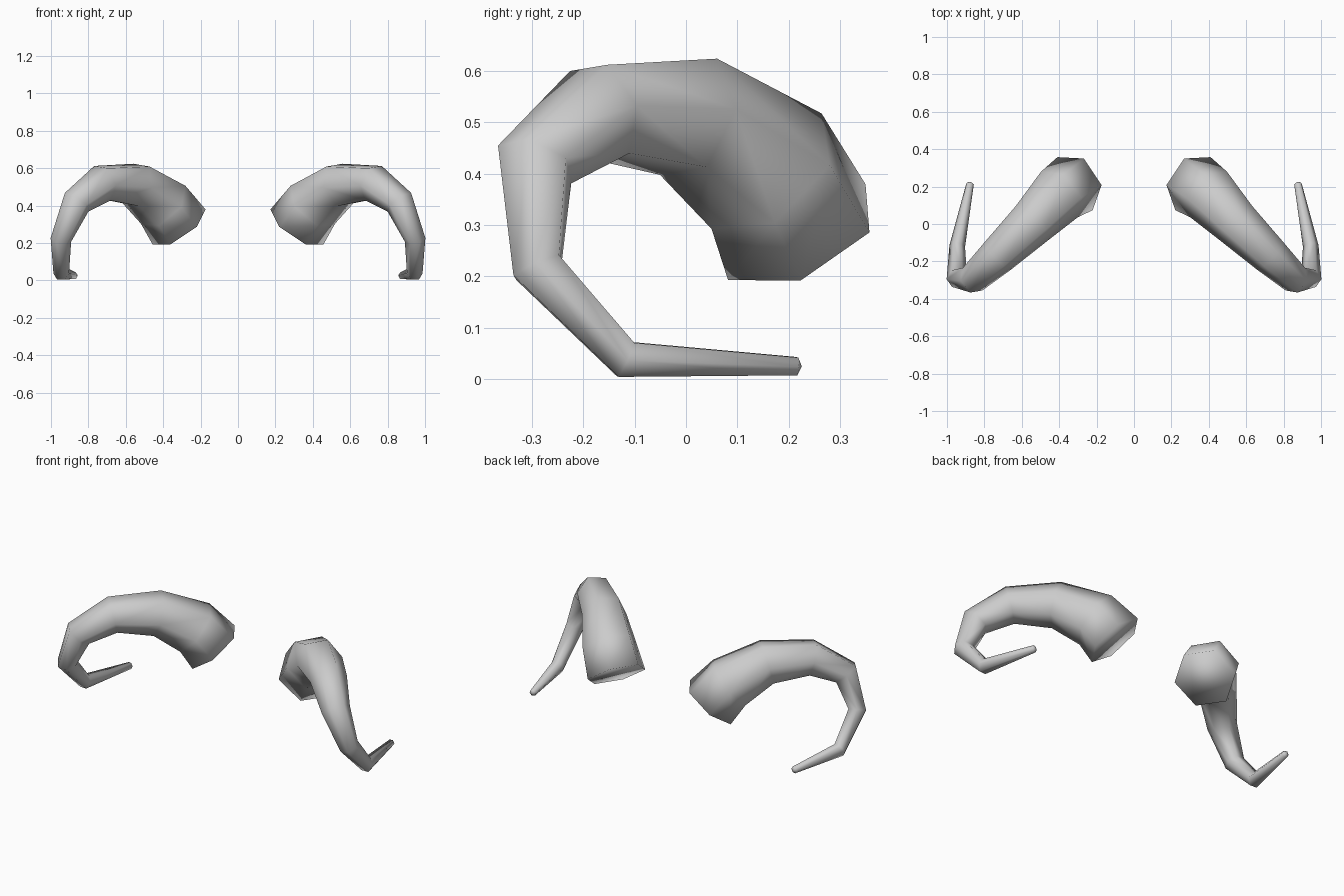
import bpy, bmesh, math
from mathutils import Vector

cube = bpy.data.objects.get("Cube")
if cube:
    bpy.data.objects.remove(cube, do_unlink=True)

SIDES = 6

# One plain colour
grey = bpy.data.materials.new("horn_grey")
grey.use_nodes = True
colour = (0.6, 0.6, 0.6, 1)
grey.diffuse_color = colour
grey.node_tree.nodes["Principled BSDF"].inputs["Base Color"].default_value = colour

# Centre line of the left horn from root to tip: (position, radius)
path = [
    ((0.315, 0.216, 0.286), 0.17),
    ((0.40, 0.157, 0.405), 0.157),
    ((0.545, 0.005, 0.511), 0.127),
    ((0.725, -0.168, 0.520), 0.103),
    ((0.863, -0.295, 0.418), 0.081),
    ((0.947, -0.289, 0.217), 0.056),
    ((0.945, -0.118, 0.038), 0.042),
    ((0.876, 0.216, 0.025), 0.020),
]
ROOT_NORMAL = Vector((0.53, -0.35, 0.77)).normalized()


def ring_normals(points):
    """Root keeps its own tilt, the others bisect the bend."""
    steps = [(b - a).normalized() for a, b in zip(points, points[1:])]
    inner = [(a + b).normalized() for a, b in zip(steps, steps[1:])]
    return [ROOT_NORMAL] + inner + [steps[-1]]


def make_horn(name, side):
    points = [Vector(p) for p, r in path]
    normals = ring_normals(points)
    across = Vector((0.555, 0.83, 0))
    bm = bmesh.new()
    rings = []
    previous = normals[0]
    for (p, radius), centre, normal in zip(path, points, normals):
        # Carry the cross-section along without twisting
        across = previous.rotation_difference(normal) @ across
        across = (across - normal * across.dot(normal)).normalized()
        up = normal.cross(across)
        previous = normal
        ring = []
        for i in range(SIDES):
            a = math.tau * i / SIDES
            co = centre + radius * (across * math.cos(a) + up * math.sin(a))
            ring.append(bm.verts.new((co.x * side, co.y, co.z)))
        rings.append(ring)
    # Skin between rings
    for low, high in zip(rings, rings[1:]):
        for i in range(SIDES):
            j = (i + 1) % SIDES
            bm.faces.new((low[i], low[j], high[j], high[i]))
    # Flat root and blunt tip
    bm.faces.new(rings[0][::-1])
    end = points[-1] + normals[-1] * 0.01
    apex = bm.verts.new((end.x * side, end.y, end.z))
    for i in range(SIDES):
        bm.faces.new((rings[-1][i], rings[-1][(i + 1) % SIDES], apex))
    bmesh.ops.recalc_face_normals(bm, faces=bm.faces)
    for face in bm.faces:
        face.smooth = True
    mesh = bpy.data.meshes.new(name)
    bm.to_mesh(mesh)
    bm.free()
    mesh.materials.append(grey)
    bpy.context.collection.objects.link(bpy.data.objects.new(name, mesh))


make_horn("left_horn", 1)
make_horn("right_horn", -1)
